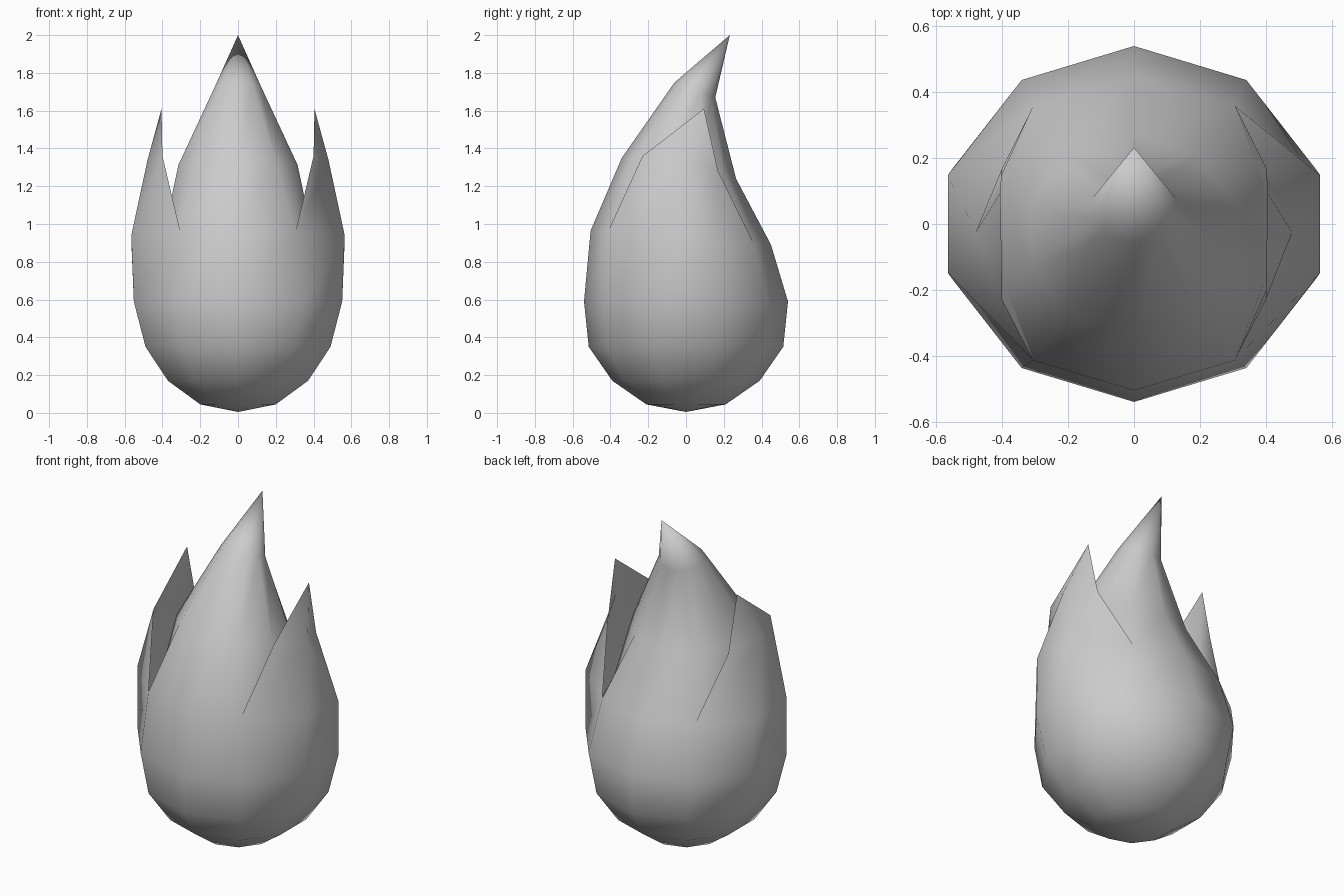
import bpy, bmesh, math

cube = bpy.data.objects.get("Cube")
if cube:
    bpy.data.objects.remove(cube, do_unlink=True)

SIDES = 10
# Tilted rings: half width x, front y, back y, front z, back z
RINGS = [
    (0.21, -0.21, 0.21, 0.045, 0.045),
    (0.39, -0.39, 0.39, 0.17, 0.17),
    (0.515, -0.515, 0.515, 0.35, 0.35),
    (0.58, -0.54, 0.54, 0.59, 0.59),
    (0.519, -0.505, 0.45, 0.965, 0.89),
    (0.332, -0.34, 0.265, 1.35, 1.24),
    (0.131, -0.06, 0.155, 1.75, 1.67),
]
SHOULDER = 4                  # ring where the petals split from the bud
RIGHT, LEFT = (2, 3), (7, 8)  # side columns, counted from the front

grey = bpy.data.materials.new("soft grey")
grey.use_nodes = True
colour = (0.6, 0.6, 0.6, 1)
grey.diffuse_color = colour
grey.node_tree.nodes["Principled BSDF"].inputs["Base Color"].default_value = colour


def ring_points(rx, yf, yb, zf, zb):
    pts = []
    for i in range(SIDES):
        a = 2 * math.pi * i / SIDES
        t = (1 - math.cos(a)) / 2          # 0 at the front, 1 at the back
        pts.append([-rx * math.sin(a), yf + (yb - yf) * t, zf + (zb - zf) * t])
    return pts


def finish(bm, name, angle):
    mesh = bpy.data.meshes.new(name)
    bm.to_mesh(mesh)
    bm.free()
    mesh.materials.append(grey)
    obj = bpy.data.objects.new(name, mesh)
    bpy.context.collection.objects.link(obj)
    bpy.ops.object.select_all(action='DESELECT')
    obj.select_set(True)
    bpy.context.view_layer.objects.active = obj
    bpy.ops.object.shade_smooth_by_angle(angle=math.radians(angle))
    return obj


# Bud: lofted rings closed by a bottom point and a swept tip
points = [ring_points(*r) for r in RINGS]
for i in RIGHT + LEFT:
    points[SHOULDER][i][0] = math.copysign(0.395, points[SHOULDER][i][0])
bm = bmesh.new()
rings = [[bm.verts.new(p) for p in ring] for ring in points]

# The shoulder ring bulges outward below the petals
outer = list(rings[SHOULDER])
for i in RIGHT + LEFT:
    x, y, z = points[SHOULDER][i]
    outer[i] = bm.verts.new((math.copysign(0.565, x), -0.148 if y < -0.05 else 0.148, z))


def loft(lower, upper):
    for i in range(SIDES):
        j = (i + 1) % SIDES
        bm.faces.new((lower[j], lower[i], upper[i], upper[j]))


for k in range(len(rings) - 1):
    loft(rings[k], outer if k + 1 == SHOULDER else rings[k + 1])
bottom = bm.verts.new((0, 0, 0.005))
tip = bm.verts.new((0, 0.232, 2.0))
for i in range(SIDES):
    j = (i + 1) % SIDES
    bm.faces.new((rings[0][i], rings[0][j], bottom))
    bm.faces.new((rings[-1][j], rings[-1][i], tip))

# Side petals: open sheets rising from the bulged shoulder
for s, cols in ((-1, (1, 2, 3, 4)), (1, (9, 8, 7, 6))):
    f0, f1, b1, b0 = [outer[c] for c in cols]
    front, mid, back, top = [bm.verts.new((s * x, y, z)) for x, y, z in (
        (0.40, -0.23, 1.36), (0.48, -0.025, 1.335),
        (0.40, 0.17, 1.28), (0.405, 0.095, 1.61))]
    for face in ((f0, f1, mid, front), (f1, b1, mid), (b1, b0, back, mid),
                 (front, mid, top), (mid, back, top)):
        bm.faces.new(face if s > 0 else face[::-1])
finish(bm, "flame_bud", 75)

# Pocket linings: the bud wall continuing down behind each petal
for name, cols in (("right_pocket_lining", (1, 2, 3, 4)),
                   ("left_pocket_lining", (6, 7, 8, 9))):
    bm = bmesh.new()
    low = [bm.verts.new(points[SHOULDER - 1][c]) for c in cols]
    high = [bm.verts.new(points[SHOULDER][c]) for c in cols]
    for i in range(3):
        bm.faces.new((low[i + 1], low[i], high[i], high[i + 1]))
    finish(bm, name, 75)
